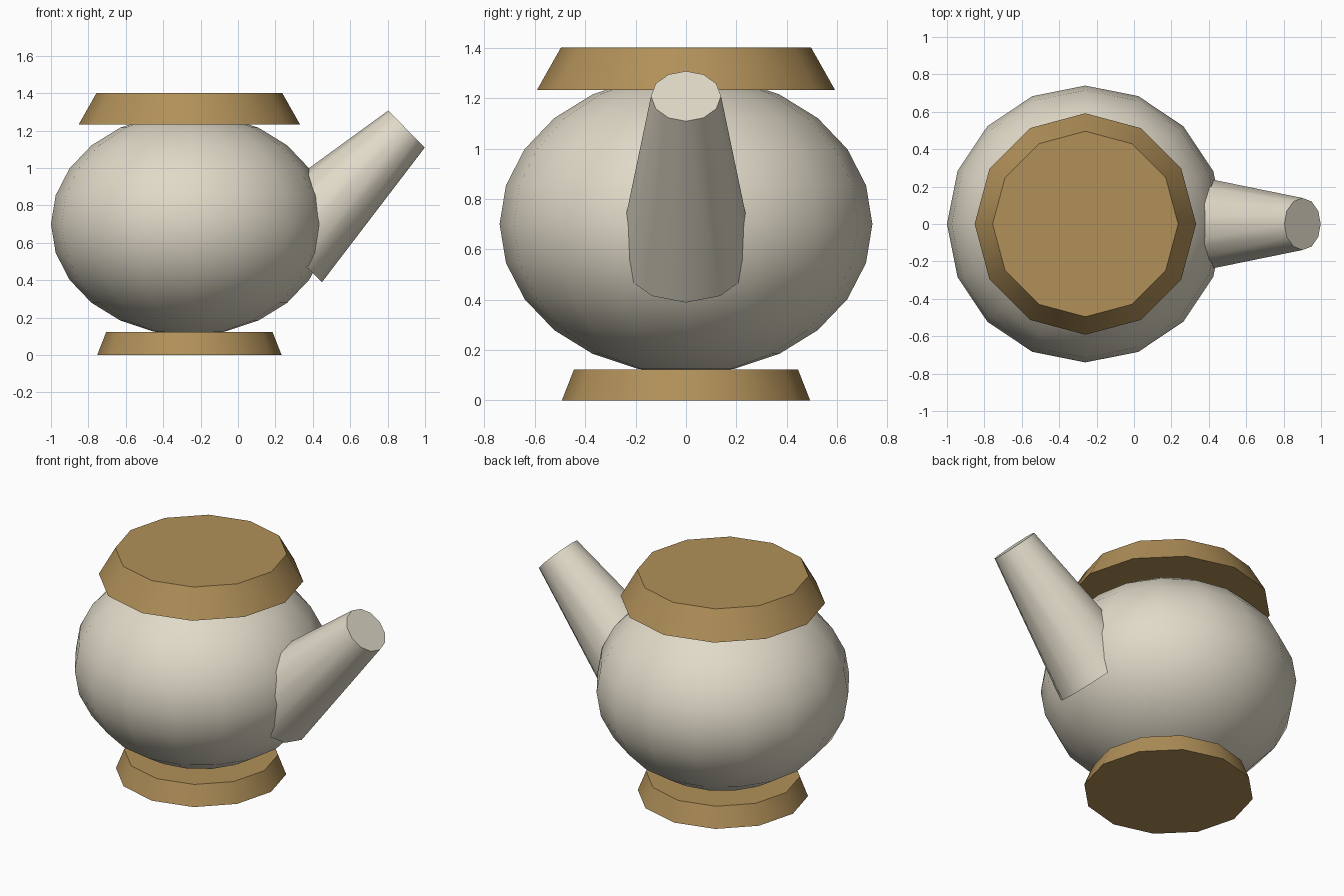
import bpy
from math import radians
from mathutils import Vector

if "Cube" in bpy.data.objects:
    bpy.data.objects.remove(bpy.data.objects["Cube"])

CX = -0.26  # vertical axis of the pot


def material(name, color):
    m = bpy.data.materials.new(name)
    m.diffuse_color = color
    m.use_nodes = True
    m.node_tree.nodes["Principled BSDF"].inputs["Base Color"].default_value = m.diffuse_color
    return m


def finish(name, mat):
    ob = bpy.context.object
    ob.name = ob.data.name = name
    ob.data.materials.append(mat)
    bpy.ops.object.transform_apply(location=False, rotation=True, scale=True)
    bpy.ops.object.shade_smooth_by_angle(angle=radians(40))
    return ob


def tapered(name, start, end, r_start, r_end, mat):
    # 12-sided capped frustum between two points
    a, b = Vector(start), Vector(end)
    axis = b - a
    bpy.ops.mesh.primitive_cone_add(
        vertices=12, radius1=r_start, radius2=r_end, depth=axis.length,
        location=(a + b) / 2,
        rotation=axis.to_track_quat('Z', 'Y').to_euler())
    return finish(name, mat)


cream = material("cream", (0.75, 0.70, 0.58, 1))
gold = material("gold", (0.44, 0.28, 0.10, 1))

# Rounded body
bpy.ops.mesh.primitive_uv_sphere_add(segments=16, ring_count=12, radius=1,
                                     location=(CX, 0, 0.70))
bpy.context.object.scale = (0.74, 0.74, 0.595)
finish("body", cream)

# Foot and lid
tapered("base", (CX, 0, 0), (CX, 0, 0.122), 0.493, 0.445, gold)
tapered("lid", (CX, 0, 1.232), (CX, 0, 1.402), 0.592, 0.496, gold)

# Spout
tapered("spout", (0.26, 0, 0.582), (0.901, 0, 1.208), 0.27, 0.139, cream)
